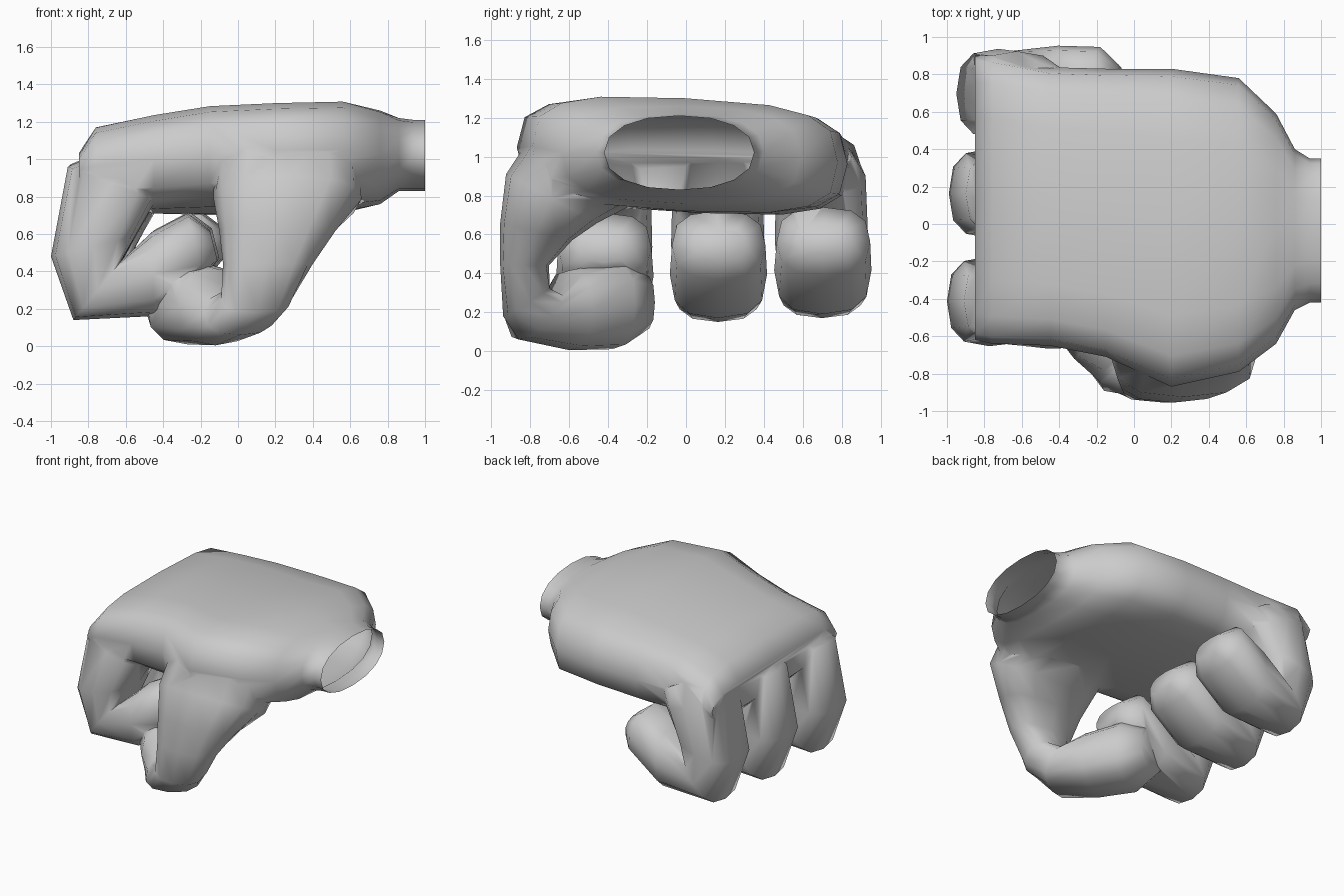
import bpy, bmesh, math
from mathutils import Vector

if "Cube" in bpy.data.objects:
    bpy.data.objects.remove(bpy.data.objects["Cube"])


def ring(c, u, v, n, e):
    """Rounded-box cross-section around c with half axes u and v."""
    c, u, v = Vector(c), Vector(u), Vector(v)
    pts = []
    for i in range(n):
        a = 2 * math.pi * i / n
        k, s = math.cos(a), math.sin(a)
        k = math.copysign(abs(k) ** e, k) if abs(k) > 1e-6 else 0.0
        s = math.copysign(abs(s) ** e, s) if abs(s) > 1e-6 else 0.0
        pts.append(c + u * k + v * s)
    return pts


def loft(name, rings):
    """Skin a closed tube through the rings."""
    bm = bmesh.new()
    loops = [[bm.verts.new(p) for p in r] for r in rings]
    n = len(loops[0])
    for a, b in zip(loops, loops[1:]):
        for i in range(n):
            j = (i + 1) % n
            bm.faces.new((a[i], a[j], b[j], b[i]))
    bm.faces.new(loops[0][::-1])
    bm.faces.new(loops[-1])
    bmesh.ops.recalc_face_normals(bm, faces=bm.faces)
    me = bpy.data.meshes.new(name)
    bm.to_mesh(me)
    bm.free()
    ob = bpy.data.objects.new(name, me)
    bpy.context.collection.objects.link(ob)
    return ob


# Palm and wrist: x, y min, y max, z min, z max, sideways slope, roundness
sections = [
    (1.00, -0.42, 0.35, 0.83, 1.21, 0, 0.9),
    (0.94, -0.42, 0.35, 0.83, 1.21, 0, 0.9),
    (0.86, -0.46, 0.40, 0.83, 1.22, 0, 0.85),
    (0.76, -0.64, 0.59, 0.76, 1.26, -0.02, 0.7),
    (0.56, -0.79, 0.78, 0.72, 1.30, -0.05, 0.62),
    (0.20, -0.87, 0.83, 0.72, 1.29, -0.05, 0.62),
    (-0.15, -0.71, 0.83, 0.71, 1.275, -0.05, 0.6),
    (-0.45, -0.65, 0.84, 0.71, 1.235, -0.03, 0.6),
    (-0.76, -0.64, 0.90, 0.73, 1.17, -0.02, 0.6),
    (-0.85, -0.62, 0.90, 0.82, 1.03, -0.02, 0.6),
]
rings = []
for x, y0, y1, z0, z1, slope, e in sections:
    hy = (y1 - y0) / 2
    rings.append(ring((x, (y0 + y1) / 2, (z0 + z1) / 2),
                      (0, hy, slope * hy), (0, 0, (z1 - z0) / 2), 16, e))
hand = loft("fist", rings)

# Thumb: centre, width axis, thickness axis pointing to the inner side
thumb_path = [
    ((0.26, -0.53, 0.95), (0.39, 0, 0), (0, 0.23, -0.21)),
    ((0.265, -0.69, 0.785), (0.395, 0, 0), (0, 0.235, -0.125)),
    ((0.21, -0.77, 0.615), (0.31, 0, 0), (0, 0.185, -0.045)),
    ((0.16, -0.83, 0.44), (0.24, 0, 0), (0, 0.125, 0)),
    ((0.10, -0.82, 0.255), (0.19, 0.02, 0), (0, 0.12, 0.075)),
    ((0.01, -0.765, 0.18), (0.19, 0.08, 0), (0, 0.095, 0.12)),
    ((-0.12, -0.60, 0.21), (0.20, 0.12, 0), (0, 0, 0.205)),
    ((-0.27, -0.38, 0.235), (0.22, 0.12, 0), (0, 0, 0.225)),
    ((-0.35, -0.23, 0.25), (0.15, 0.07, 0), (0, 0, 0.15)),
]
parts = [loft("thumb", [ring(c, u, v, 12, 0.78) for c, u, v in thumb_path])]

# Curled finger profile: outer x, z, inner x, z, half width
curl = [
    (-0.68, 1.06, -0.38, 0.88, 0.16),
    (-0.91, 0.96, -0.44, 0.78, 0.23),
    (-1.00, 0.48, -0.55, 0.59, 0.24),
    (-0.88, 0.14, -0.62, 0.46, 0.22),
    (-0.45, 0.16, -0.46, 0.61, 0.25),
    (-0.19, 0.36, -0.27, 0.71, 0.24),
    (-0.11, 0.46, -0.15, 0.62, 0.14),
]
# Three fingers: root y, tip y, x shift, z shift
for name, ya, yb, dx, dz in (("index_finger", -0.41, -0.42, 0, 0),
                             ("middle_finger", 0.16, 0.17, 0.01, 0.01),
                             ("little_finger", 0.69, 0.71, 0.05, 0.03)):
    rings = []
    for i, (xo, zo, xi, zi, w) in enumerate(curl):
        y = ya + (yb - ya) * i / (len(curl) - 1)
        rings.append(ring(((xo + xi) / 2 + dx, y, (zo + zi) / 2 + dz), (0, w, 0),
                          ((xi - xo) / 2, 0, (zi - zo) / 2), 12, 0.75))
    parts.append(loft(name, rings))

# Merge everything into one skin
bpy.context.view_layer.objects.active = hand
hand.select_set(True)
for p in parts:
    m = hand.modifiers.new("union", 'BOOLEAN')
    m.operation, m.solver, m.object = 'UNION', 'EXACT', p
    bpy.ops.object.modifier_apply(modifier=m.name)
    bpy.data.objects.remove(p)

# Open the wrist and clean tiny seam edges
bm = bmesh.new()
bm.from_mesh(hand.data)
cap = [f for f in bm.faces if all(v.co.x > 0.995 for v in f.verts)]
bmesh.ops.delete(bm, geom=cap, context='FACES')
bmesh.ops.remove_doubles(bm, verts=bm.verts, dist=0.012)
bm.to_mesh(hand.data)
bm.free()
bpy.ops.object.shade_smooth_by_angle(angle=math.radians(70))
